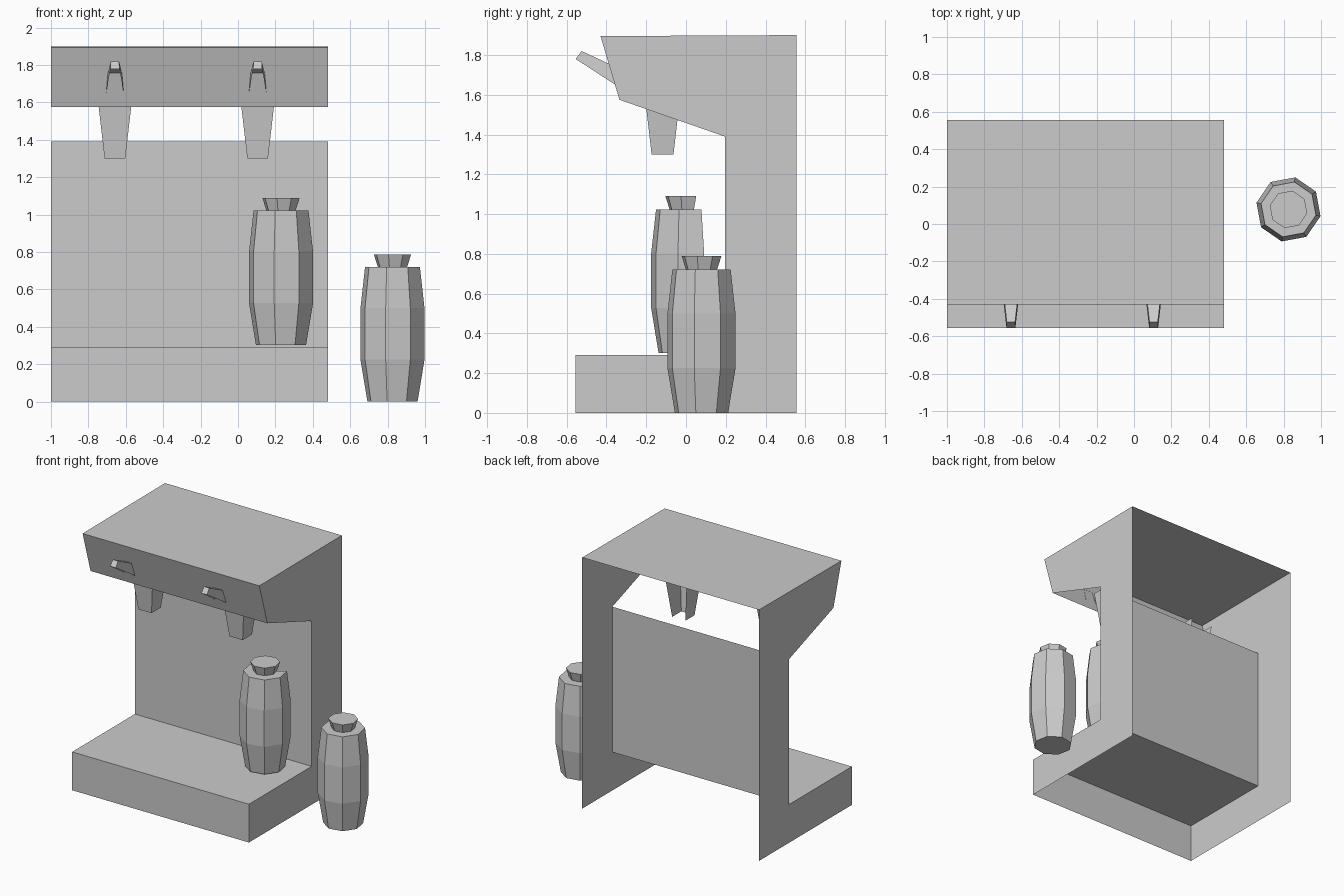
import bpy
from math import cos, sin, radians

if "Cube" in bpy.data.objects:
    bpy.data.objects.remove(bpy.data.objects["Cube"], do_unlink=True)

GREY = (0.6, 0.6, 0.6, 1.0)
mat = bpy.data.materials.new("plain grey")
mat.use_nodes = True
mat.diffuse_color = GREY
mat.node_tree.nodes["Principled BSDF"].inputs["Base Color"].default_value = GREY


def build(name, verts, faces):
    mesh = bpy.data.meshes.new(name)
    mesh.from_pydata(verts, [], faces)
    mesh.materials.append(mat)
    obj = bpy.data.objects.new(name, mesh)
    bpy.context.collection.objects.link(obj)
    return obj


# Machine body: a C-shaped side profile (y, z) joined by sheet panels,
# open at the back, underneath and under the overhang
x_right, x_left = -1.0, 0.48
profile = [(0.555, 0), (0.555, 1.9), (-0.43, 1.895), (-0.335, 1.575),
           (0.195, 1.39), (0.195, 0.29), (-0.555, 0.29), (-0.555, 0)]
n = len(profile)
verts = [(x, y, z) for x in (x_right, x_left) for y, z in profile]
top, fascia, wall, shelf, base_front = 1, 2, 4, 5, 6
faces = [list(reversed(range(n))), list(range(n, 2 * n))]
for i in (top, fascia, wall, shelf, base_front):
    faces.append((i, i + 1, n + i + 1, n + i))
build("machine_body", verts, faces)


# Spout: tapered square tube without a back, open at both ends
def spout(name, cx, cy=-0.118):
    verts = []
    for half, z in ((0.055, 1.3), (0.092, 1.62)):
        verts += [(cx - half, cy + half, z), (cx - half, cy - half, z),
                  (cx + half, cy - half, z), (cx + half, cy + half, z)]
    build(name, verts, [(i, i + 1, i + 5, i + 4) for i in range(3)])


# Lever: tapered handle with top, tip and two sides
def lever(name, cx):
    section = [(0.038, -0.386, 1.755), (0.022, -0.525, 1.82),
               (0.024, -0.555, 1.78), (0.047, -0.355, 1.65)]
    verts = [(cx + s * w, y, z) for s in (-1, 1) for w, y, z in section]
    build(name, verts, [(0, 1, 5, 4), (1, 2, 6, 5), (3, 2, 1, 0), (4, 5, 6, 7)])


for side, cx in (("right", -0.658), ("left", 0.105)):
    spout(side + "_spout", cx)
    lever(side + "_lever", cx)


# Bottle: eight-sided barrel with a flared stopper
def bottle(name, cx, cy, z0, open_back=False):
    rings = [(0.137, 0), (0.175, 0.225), (0.175, 0.5), (0.15, 0.72),
             (0.08, 0.72), (0.102, 0.788)]
    sides = 8
    angles = [radians(33 + 45 * i) for i in range(sides)]
    verts = [(cx + r * cos(a), cy + r * sin(a), z0 + z)
             for r, z in rings for a in angles]
    faces = [list(reversed(range(sides))),
             list(range(sides * (len(rings) - 1), sides * len(rings)))]
    for k in range(len(rings) - 1):
        for i in range(3 if open_back else 0, sides):
            j = (i + 1) % sides
            faces.append((k * sides + i, k * sides + j,
                          (k + 1) * sides + j, (k + 1) * sides + i))
    build(name, verts, faces)


bottle("floor_bottle", 0.826, 0.078, 0)
bottle("shelf_bottle", 0.23, -0.004, 0.302, open_back=True)
